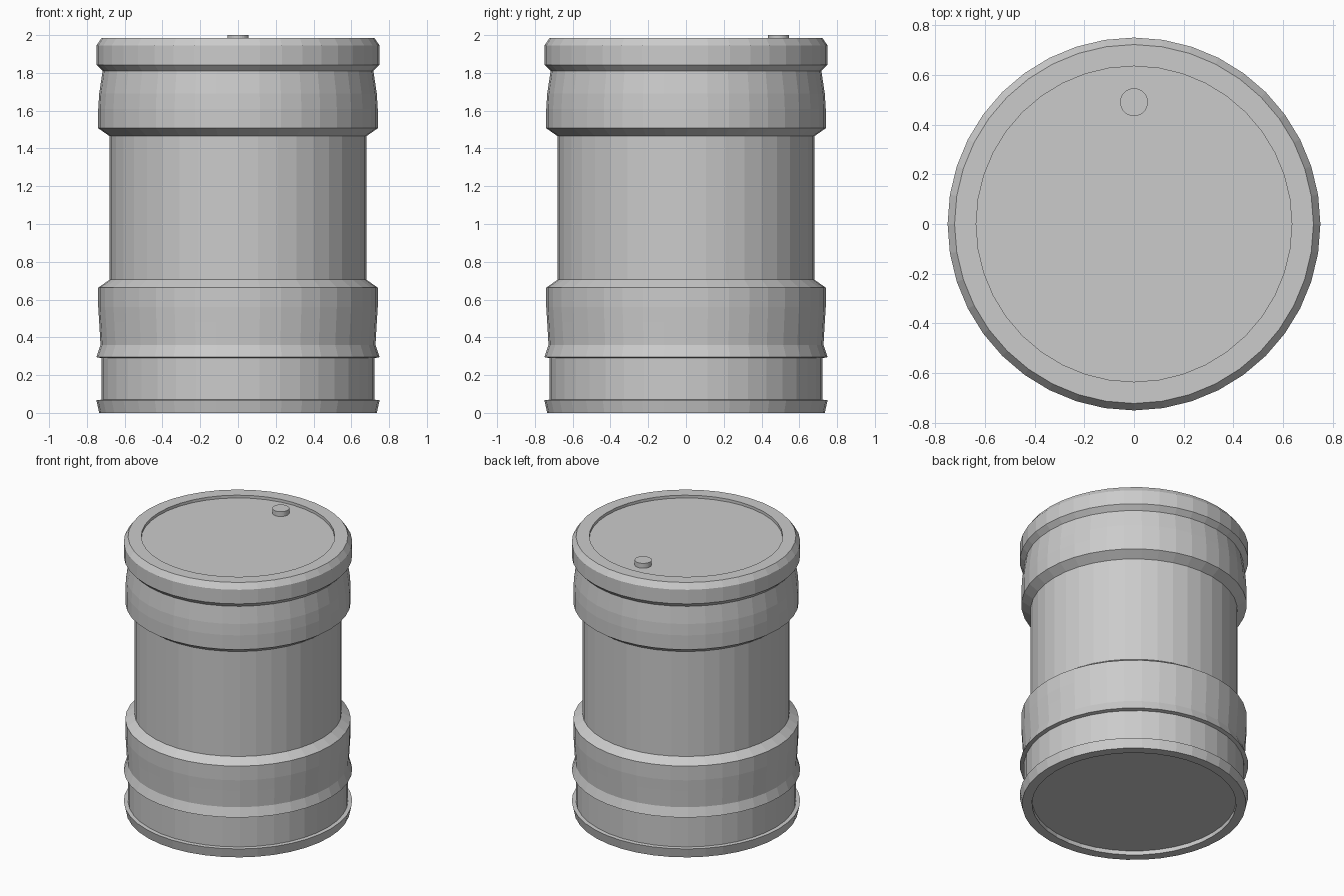
import bpy, bmesh, math

if "Cube" in bpy.data.objects:
    bpy.data.objects.remove(bpy.data.objects["Cube"])

SIDES = 40


def lathe(name, profile, sides, center=(0, 0)):
    """Revolve a bottom-to-top (radius, z) profile and cap both ends."""
    bm = bmesh.new()
    rings = []
    for r, z in profile:
        rings.append([bm.verts.new((center[0] + r * math.cos(2 * math.pi * i / sides),
                                    center[1] + r * math.sin(2 * math.pi * i / sides), z))
                      for i in range(sides)])
    for a, b in zip(rings, rings[1:]):
        for i in range(sides):
            j = (i + 1) % sides
            bm.faces.new((a[i], a[j], b[j], b[i]))
    bm.faces.new(rings[0][::-1])
    bm.faces.new(rings[-1])
    bmesh.ops.recalc_face_normals(bm, faces=bm.faces)
    mesh = bpy.data.meshes.new(name)
    bm.to_mesh(mesh)
    bm.free()
    obj = bpy.data.objects.new(name, mesh)
    bpy.context.collection.objects.link(obj)
    return obj


# Barrel shell: recessed base, foot ring, two raised bands, top rim, recessed lid
lathe("barrel", [
    (0.67, 0.03), (0.67, 0.0), (0.735, 0.0), (0.75, 0.068), (0.723, 0.07),
    (0.723, 0.29), (0.75, 0.295), (0.728, 0.36), (0.735, 0.48), (0.74, 0.56),
    (0.74, 0.663), (0.68, 0.705),
    (0.68, 1.465), (0.74, 1.507), (0.74, 1.61), (0.735, 1.69), (0.717, 1.81),
    (0.75, 1.843), (0.75, 1.945), (0.722, 1.985), (0.635, 1.985), (0.635, 1.965),
], SIDES)

# Bung cap on the lid
lathe("bung_cap", [(0.056, 1.96), (0.056, 2.0)], 32, (0, 0.49))
